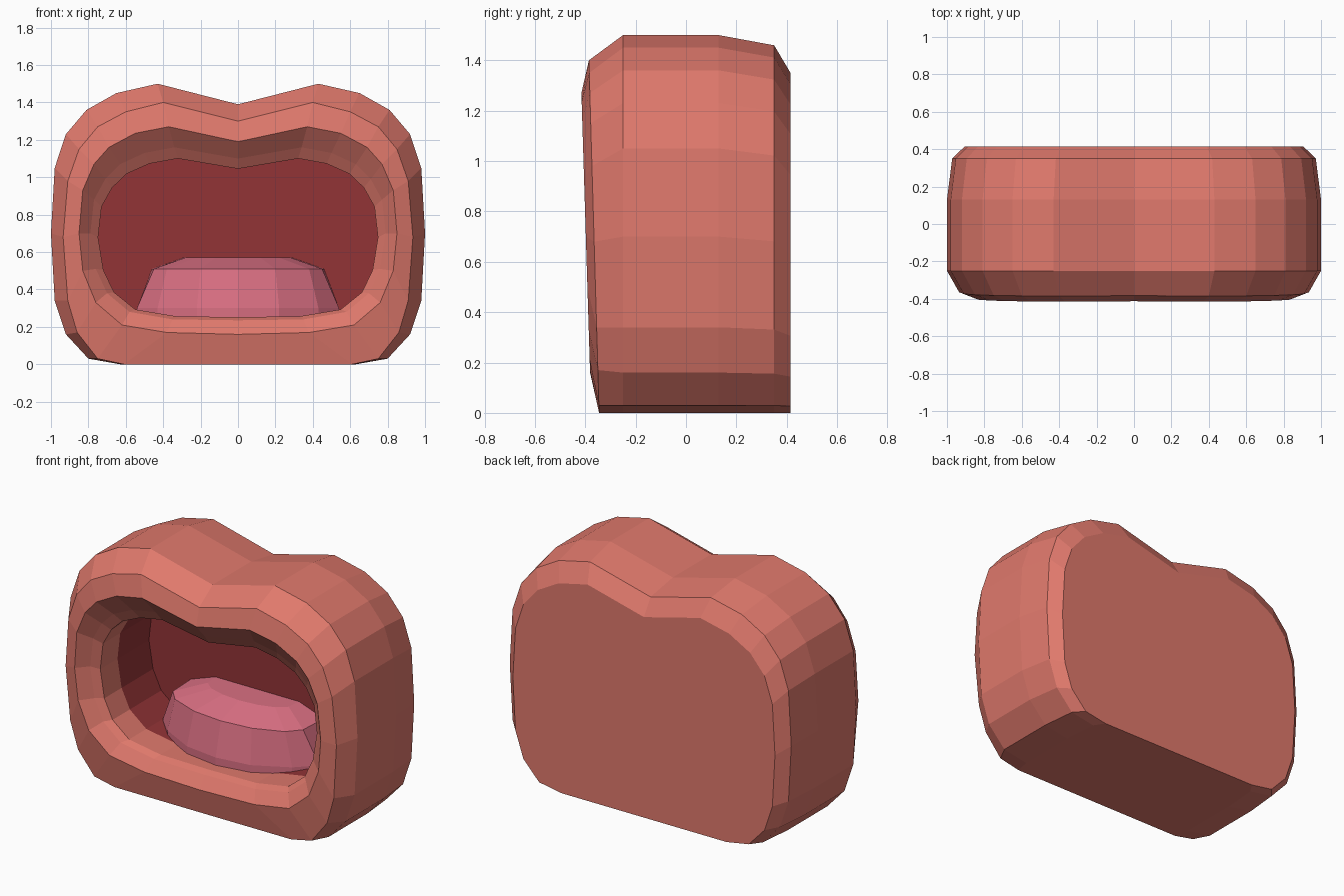
import bpy, bmesh

if "Cube" in bpy.data.objects:
    bpy.data.objects.remove(bpy.data.objects["Cube"])


def material(name, rgb):
    m = bpy.data.materials.new(name)
    m.diffuse_color = (*rgb, 1)
    m.use_nodes = True
    m.node_tree.nodes["Principled BSDF"].inputs["Base Color"].default_value = m.diffuse_color
    return m


salmon = material("salmon lip", (0.74, 0.19, 0.15))
dark_red = material("dark red cavity", (0.29, 0.034, 0.037))
pink = material("pink tongue", (0.70, 0.16, 0.225))


def mirrored(half):
    """Close a right-hand half outline (first and last point on the axis)."""
    return half + [(-a, b) for a, b in half[-2:0:-1]]


def loft(name, rings, mats, dark_from=None):
    """Skin closed rings of equal length and cap both ends."""
    bm = bmesh.new()
    loops = [[bm.verts.new(p) for p in ring] for ring in rings]
    n = len(loops[0])
    bm.faces.new(loops[0])
    for i, (a, b) in enumerate(zip(loops, loops[1:])):
        for k in range(n):
            f = bm.faces.new((a[k], a[(k + 1) % n], b[(k + 1) % n], b[k]))
            f.material_index = int(dark_from is not None and i >= dark_from)
    cap = bm.faces.new(loops[-1])
    cap.material_index = int(dark_from is not None)
    bmesh.ops.recalc_face_normals(bm, faces=bm.faces)
    me = bpy.data.meshes.new(name)
    bm.to_mesh(me)
    bm.free()
    for m in mats:
        me.materials.append(m)
    ob = bpy.data.objects.new(name, me)
    bpy.context.collection.objects.link(ob)
    return ob


# Half outlines in (x, z): body, front rim, lip crest, lip opening
body = [(0, 1.39), (.43, 1.5), (.65, 1.45), (.81, 1.36), (.92, 1.23), (.98, 1.05),
        (1, .7), (.98, .34), (.92, .16), (.80, .03), (.63, 0), (0, 0)]
rim = [(0, 1.3), (.4, 1.4), (.6, 1.35), (.75, 1.27), (.85, 1.15), (.91, .98),
       (.935, .68), (.91, .34), (.86, .17), (.75, .03), (.61, 0), (0, 0)]
crest = [(0, 1.19), (.37, 1.27), (.55, 1.235), (.69, 1.16), (.77, 1.07), (.83, .93),
         (.85, .7), (.83, .5), (.76, .33), (.62, .21), (.38, .17), (0, .16)]
opening = [(0, 1.1), (.34, 1.16), (.5, 1.13), (.63, 1.07), (.71, .99), (.77, .88),
           (.79, .7), (.76, .51), (.70, .38), (.58, .28), (.35, .24), (0, .235)]
throat = [(x * .947, .252 + (z - .235) * .917) for x, z in opening]


def ring(half, y, sx=1, sz=1, slope=0):
    """Place an outline at depth y, leaning with height by slope."""
    return [(x * sx, y - slope * z, z * sz) for x, z in mirrored(half)]


# Mouth shell: back, sides, lip, then the hollow inside
loft("mouth_shell", [
    ring(body, .415, .905, .9),
    ring(body, .35, .972, .973),
    ring(body, .13),
    ring(body, -.25),
    ring(rim, -.345, slope=.029),
    ring(crest, -.376, slope=.031),
    ring(opening, -.33),
    ring(throat, -.29),
    ring(throat, -.12),
    ring(throat, .19),
], [salmon, dark_red], dark_from=8)

# Tongue: stacked half-round outlines in (x, y) rising to a flat top
base = [(0, .2), (.54, .2), (.54, .03), (.43, -.08), (.22, -.19), (0, -.22)]
edge = [(0, .2), (.46, .2), (.45, .0), (.38, -.08), (.2, -.15), (0, -.17)]
top = [(0, .2), (.29, .2), (.28, .1), (.22, .05), (.12, .02), (0, .01)]
loft("tongue", [[(x, y, z) for x, y in mirrored(half)]
                for half, z in ((base, .25), (base, .30), (edge, .51), (top, .57))],
     [pink])
